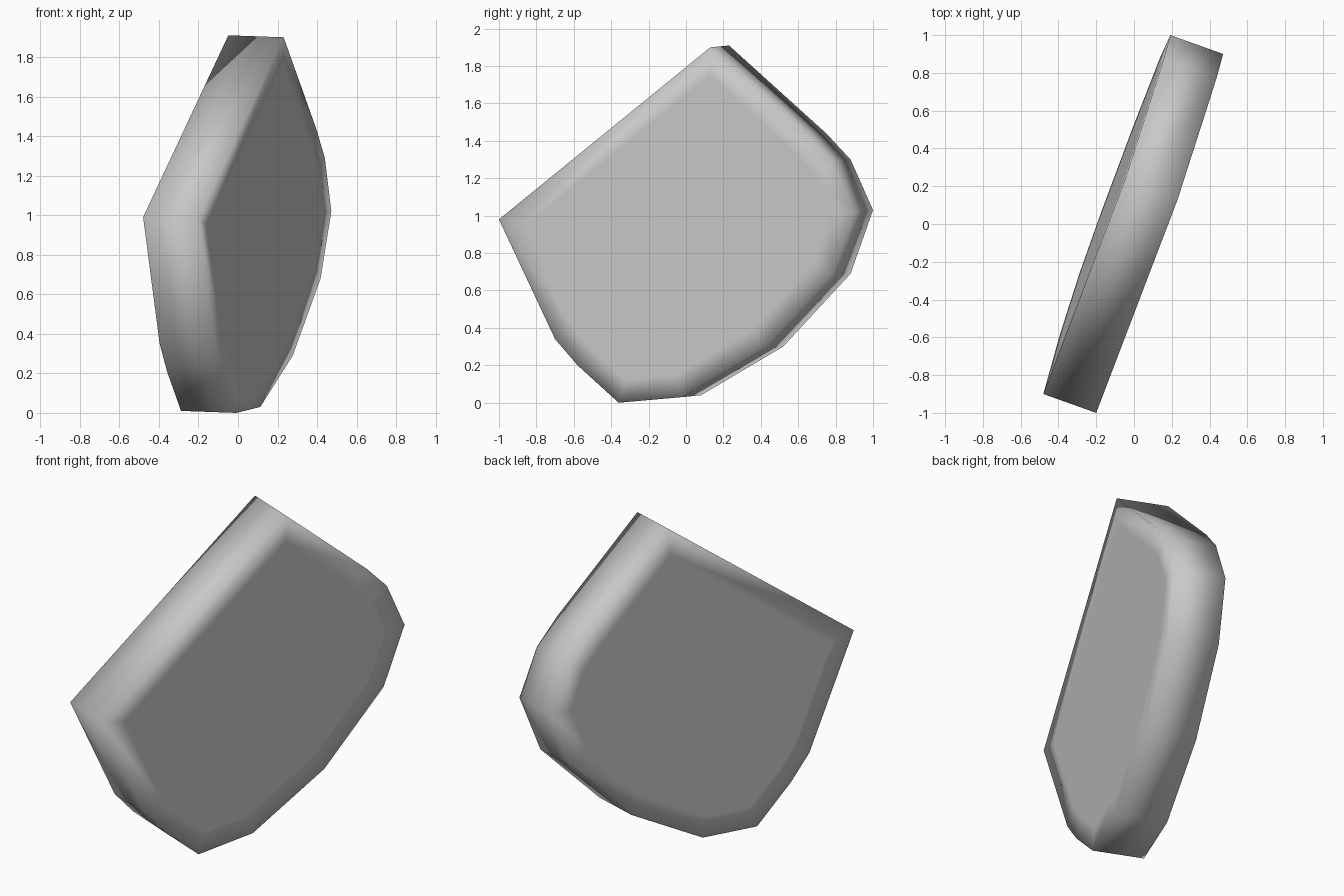
import bpy
import bmesh
from mathutils import Vector

default_cube = bpy.data.objects.get("Cube")
if default_cube:
    bpy.data.objects.remove(default_cube, do_unlink=True)

# Plain grey stone colour
grey = bpy.data.materials.new("stone_grey")
grey.use_nodes = True
colour = (0.58, 0.58, 0.58, 1)
grey.diffuse_color = colour
grey.node_tree.nodes["Principled BSDF"].inputs["Base Color"].default_value = colour

# Slab outline (y, z): sharp top and front corners, faceted curve elsewhere
outline = [(-1, 0.98), (-0.7, 0.34), (-0.58, 0.2), (-0.36, 0), (-0.02, 0.03),
           (0.42, 0.29), (0.78, 0.68), (0.9, 1.02), (0.78, 1.29),
           (0.65, 1.43), (0.13, 1.9)]
thickness = Vector((-0.28, 0.1, 0.01))


def on_plane(y, z):
    """Place an outline point on the slanted broad face."""
    return Vector((-0.2 + 0.353 * (y + 1) + 0.035 * (z - 0.98), y, z))


# Extrude the outline into a slab
bm = bmesh.new()
face = bm.faces.new([bm.verts.new(on_plane(y, z)) for y, z in outline])
extruded = bmesh.ops.extrude_face_region(bm, geom=[face], use_keep_orig=True)
moved = [v for v in extruded["geom"] if isinstance(v, bmesh.types.BMVert)]
bmesh.ops.translate(bm, verts=moved, vec=thickness)
bmesh.ops.recalc_face_normals(bm, faces=bm.faces[:])

# Flat rim around both broad faces keeps the smooth shading near the edges
broad = [f for f in bm.faces if len(f.verts) > 4]
bmesh.ops.inset_individual(bm, faces=broad, thickness=0.12, use_even_offset=True)
for f in bm.faces:
    f.smooth = True

mesh = bpy.data.meshes.new("stone_slab")
bm.to_mesh(mesh)
bm.free()
mesh.materials.append(grey)
slab = bpy.data.objects.new("stone_slab", mesh)
bpy.context.collection.objects.link(slab)
